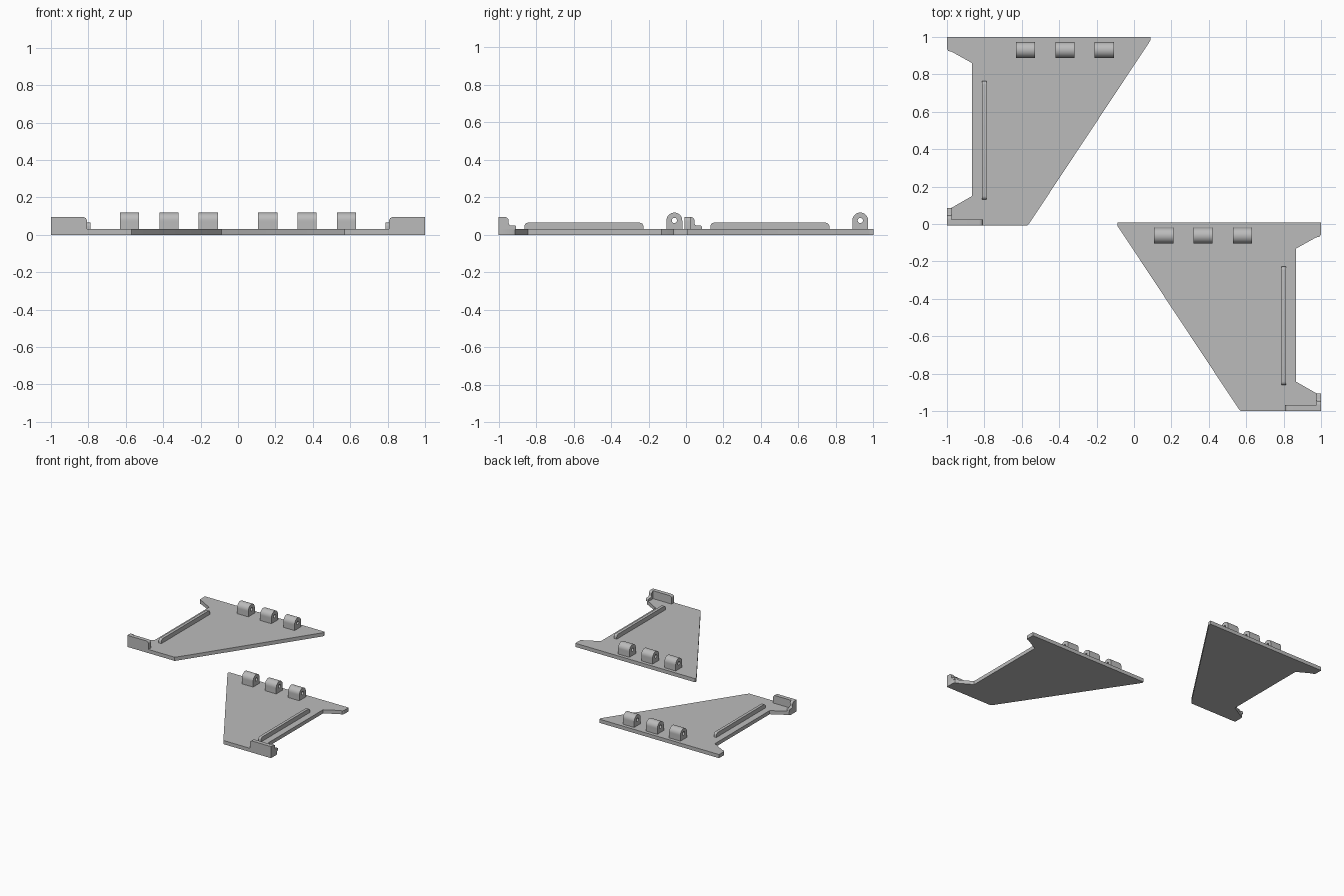
import bpy, bmesh, math
from mathutils import Vector

if "Cube" in bpy.data.objects:
    bpy.data.objects.remove(bpy.data.objects["Cube"])

grey = bpy.data.materials.new("plain_grey")
grey.diffuse_color = (0.5, 0.5, 0.5, 1)
grey.use_nodes = True
grey.node_tree.nodes["Principled BSDF"].inputs["Base Color"].default_value = grey.diffuse_color


def finish(name, bm, place):
    """Place the mesh (mirrored for the right panel) and make the object."""
    for v in bm.verts:
        v.co = place(v.co)
    bmesh.ops.recalc_face_normals(bm, faces=bm.faces)
    me = bpy.data.meshes.new(name)
    bm.to_mesh(me)
    bm.free()
    me.materials.append(grey)
    ob = bpy.data.objects.new(name, me)
    bpy.context.collection.objects.link(ob)
    bpy.context.view_layer.objects.active = ob
    ob.select_set(True)
    bpy.ops.object.shade_smooth_by_angle(angle=math.radians(30))
    ob.select_set(False)


def prism(name, profile, axis, a, b, place):
    """Extrude a 2D profile along one axis from a to b."""
    bm = bmesh.new()

    def point(p, d):
        c = list(p)
        c.insert(axis, d)
        return Vector(c)

    face = bm.faces.new([bm.verts.new(point(p, a)) for p in profile])
    out = bmesh.ops.extrude_face_region(bm, geom=[face])
    for v in out["geom"]:
        if isinstance(v, bmesh.types.BMVert):
            v.co[axis] = b
    finish(name, bm, place)


def arc(cx, cy, r, start, end, n=6):
    return [(cx + r * math.cos(math.radians(start + (end - start) * i / n)),
             cy + r * math.sin(math.radians(start + (end - start) * i / n)))
            for i in range(n + 1)]


def knuckle(name, x0, x1, place, cy=0.93, cz=0.077, r=0.042, hole=0.014, n=48):
    """Arched hinge block with a round pin hole."""
    bm = bmesh.new()
    rings = []
    for x, inner in ((x0, False), (x1, False), (x1, True), (x0, True)):
        ring = []
        for i in range(n):
            c, s = math.cos(2 * math.pi * i / n), math.sin(2 * math.pi * i / n)
            if inner:
                y, z = hole * c, hole * s
            elif i <= n // 2:
                y, z = r * c, r * s
            else:
                m = max(abs(c), abs(s))
                y, z = r * c / m, (cz - 0.028) * s / m
            ring.append(bm.verts.new((x, cy + y, cz + z)))
        rings.append(ring)
    for k in range(4):
        p, q = rings[k], rings[(k + 1) % 4]
        for i in range(n):
            j = (i + 1) % n
            bm.faces.new((p[i], p[j], q[j], q[i]))
    finish(name, bm, place)


T = 0.03     # panel thickness
Y0 = -0.008  # near edge of the panel

# Tapered panel with a recessed outer edge
panel = ([(-1, 1), (0.087, 1), (0.087, 0.98), (-0.56, 0.003), (-0.57, Y0), (-1, Y0),
          (-1, 0.065), (-0.993, 0.08), (-0.973, 0.088), (-0.865, 0.15),
          (-0.865, 0.86), (-0.973, 0.92), (-0.993, 0.925), (-1, 0.937)])

# End lip seen from the front, with one rounded top corner
lip = [(-1, T - 0.002), (-0.808, T - 0.002)] + arc(-0.828, 0.075, 0.02, 0, 90) + [(-1, 0.095)]

# Stepped gusset at the outer end of the lip
gusset = ([(Y0, T - 0.002), (0.085, T - 0.002), (0.085, 0.042)]
          + arc(0.077, 0.042, 0.008, 0, 90, 3)
          + arc(0.058, 0.062, 0.012, 270, 180, 4)
          + arc(0.026, 0.075, 0.02, 0, 90) + [(Y0, 0.095)])

# Long rib with rounded top ends
rib = ([(0.13, T - 0.002), (0.765, T - 0.002)] + arc(0.745, 0.045, 0.02, 0, 90)
       + arc(0.15, 0.045, 0.02, 90, 180))

for side, sx, dy in (("left", 1, 0.0), ("right", -1, -0.992)):
    def place(co, sx=sx, dy=dy):
        return Vector((co.x * sx, co.y + dy, co.z))

    prism(side + "_panel", panel, 2, 0, T, place)
    prism(side + "_lip", lip, 1, Y0, 0.025, place)
    prism(side + "_gusset", gusset, 0, -1, -0.975, place)
    prism(side + "_rib", rib, 0, -0.812, -0.788, place)
    # The hinge row is mirrored along with the panel
    for i, x in enumerate((-0.63, -0.42, -0.21)):
        knuckle(f"{side}_hinge_{i + 1}", x, x + 0.102, place)
